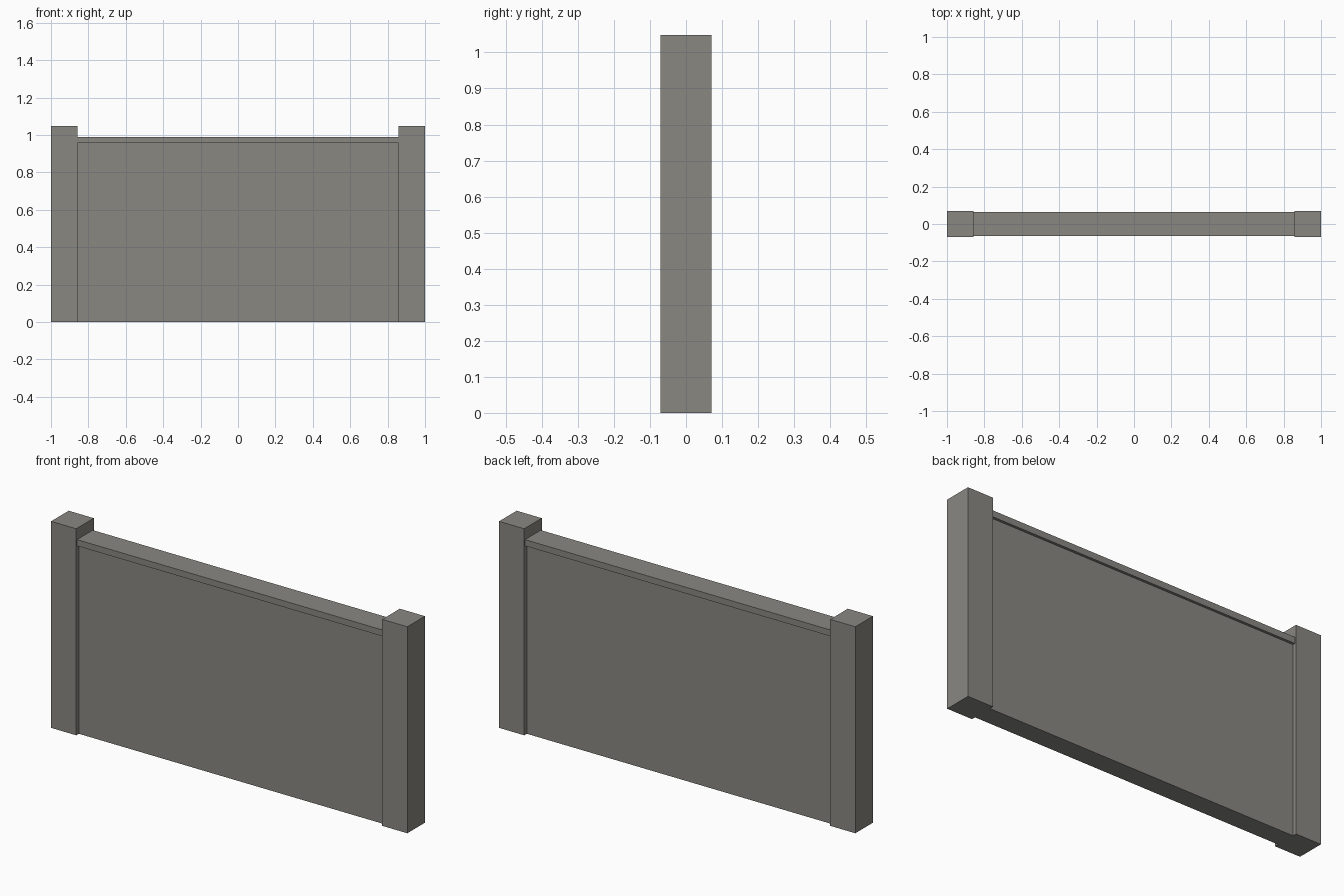
import bpy

if "Cube" in bpy.data.objects:
    bpy.data.objects.remove(bpy.data.objects["Cube"])

# One flat warm grey for the whole wall
stone = bpy.data.materials.new("warm grey concrete")
stone.diffuse_color = (0.25, 0.244, 0.222, 1.0)
stone.use_nodes = True
stone.node_tree.nodes["Principled BSDF"].inputs["Base Color"].default_value = stone.diffuse_color


def box(name, x0, x1, half_y, z0, z1):
    """Axis-aligned box centred on y = 0."""
    bpy.ops.mesh.primitive_cube_add(size=1, location=((x0 + x1) / 2, 0, (z0 + z1) / 2))
    ob = bpy.context.object
    ob.name = name
    ob.scale = (x1 - x0, 2 * half_y, z1 - z0)
    bpy.ops.object.transform_apply(location=False, rotation=False, scale=True)
    ob.data.materials.append(stone)
    return ob


INNER = 0.859  # inner face of the posts

# Wall slab and its slightly overhanging cap
box("wall_panel", -INNER, INNER, 0.05, 0, 0.958)
box("wall_cap", -INNER, INNER, 0.063, 0.958, 0.99)

# Square end posts
for side, x0, x1 in (("left", -1, -INNER), ("right", INNER, 1)):
    box(side + "_post", x0, x1, 0.0705, 0, 1.048)
